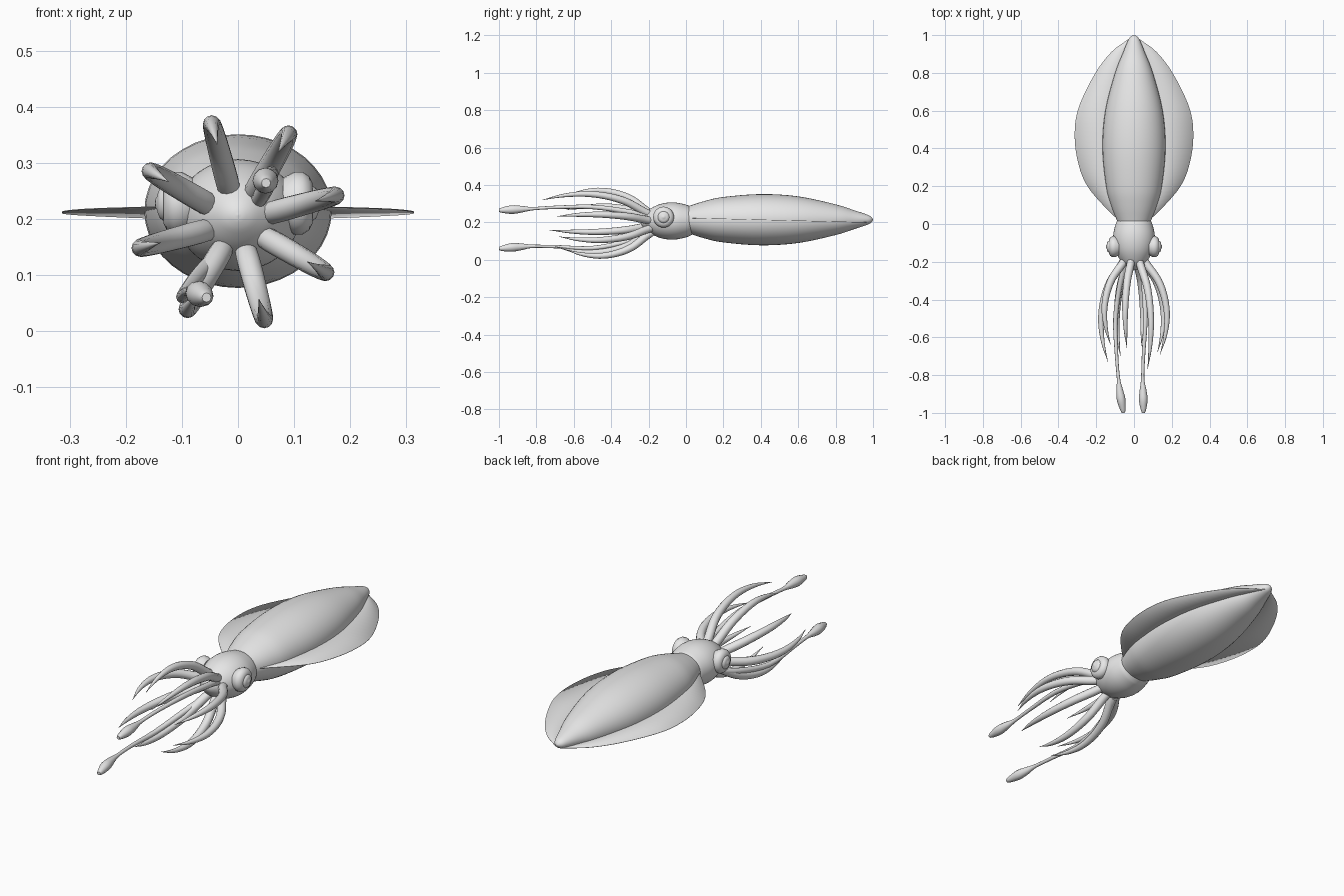
import bpy, bmesh, math
from mathutils import Vector

if "Cube" in bpy.data.objects:
    bpy.data.objects.remove(bpy.data.objects["Cube"])

skin = bpy.data.materials.new("pale_grey_skin")
skin.use_nodes = True
skin.diffuse_color = (0.8, 0.8, 0.8, 1)
skin.node_tree.nodes["Principled BSDF"].inputs["Base Color"].default_value = (0.8, 0.8, 0.8, 1)


def spline(rows, steps):
    """Resample rows of numbers with a Catmull-Rom curve."""
    pts = [Vector(r) for r in rows]
    pts = [2 * pts[0] - pts[1]] + pts + [2 * pts[-1] - pts[-2]]
    out = []
    for a, b, c, d in zip(pts, pts[1:], pts[2:], pts[3:]):
        for i in range(steps):
            t = i / steps
            out.append(0.5 * (2 * b + (c - a) * t + (2 * a - 5 * b + 4 * c - d) * t ** 2
                              + (3 * b - a - 3 * c + d) * t ** 3))
    return out + [pts[-2]]


def finish(name, bm, angle=40):
    bmesh.ops.recalc_face_normals(bm, faces=bm.faces)
    mesh = bpy.data.meshes.new(name)
    bm.to_mesh(mesh)
    bm.free()
    mesh.materials.append(skin)
    obj = bpy.data.objects.new(name, mesh)
    bpy.context.collection.objects.link(obj)
    bpy.ops.object.select_all(action="DESELECT")
    obj.select_set(True)
    bpy.context.view_layer.objects.active = obj
    bpy.ops.object.shade_smooth_by_angle(angle=math.radians(angle))
    return obj


def tube(name, rows, sides=12, steps=4, squash=1.0, angle=40):
    """Skin rings along rows of (x, y, z, radius)."""
    rows = spline(rows, steps)
    path = [r.to_3d() for r in rows]
    bm = bmesh.new()
    rings = []
    for i, p in enumerate(path):
        tangent = path[min(i + 1, len(path) - 1)] - path[max(i - 1, 0)]
        across = tangent.cross(Vector((0, 0, 1))).normalized()
        up = across.cross(tangent).normalized() * squash
        radius = max(rows[i][3], 0.0008)
        turns = [2 * math.pi * k / sides for k in range(sides)]
        rings.append([bm.verts.new(p + radius * (across * math.cos(a) + up * math.sin(a)))
                      for a in turns])
    for a, b in zip(rings, rings[1:]):
        for k in range(sides):
            n = (k + 1) % sides
            bm.faces.new((a[k], a[n], b[n], b[k]))
    bm.faces.new(rings[0])
    bm.faces.new(rings[-1])
    return finish(name, bm, angle)


# Mantle: long tapered body with a rounded tip
mantle = [(0.012, 0.088), (0.1, 0.122), (0.2, 0.148), (0.4, 0.167), (0.6, 0.152), (0.8, 0.1),
          (0.9, 0.061), (0.96, 0.037), (0.985, 0.024), (0.996, 0.011), (1, 0)]
tube("mantle", [(0, y, 0.214, r) for y, r in mantle], sides=40, squash=0.82)

# Head
head = [(0.05, 0.07), (0.02, 0.088), (0, 0.097), (-0.05, 0.109), (-0.1, 0.109), (-0.15, 0.096),
        (-0.2, 0.067), (-0.23, 0.036), (-0.242, 0.015), (-0.245, 0)]
tube("head", [(0, y, 0.207, r) for y, r in head], sides=36, squash=0.9)

# Eyes: stepped domes on both sides of the head
eye = [(0.08, 0.045), (0.1, 0.056), (0.115, 0.056), (0.127, 0.048), (0.133, 0.036),
       (0.1332, 0.031), (0.139, 0.027), (0.143, 0.018), (0.1432, 0.014), (0.147, 0.008), (0.148, 0)]
for side, label in ((1, "left"), (-1, "right")):
    tube(label + "_eye", [(side * x, -0.12, 0.228, r) for x, r in eye], sides=24, steps=1)

# Fins: thin sheets along both sides of the mantle
outline = spline([(0.07, 0.015), (0.125, 0.06), (0.24, 0.19), (0.292, 0.31), (0.314, 0.46),
                  (0.295, 0.61), (0.21, 0.79), (0.12, 0.91), (0.02, 0.985)], 6)
for side, label in ((1, "left"), (-1, "right")):
    bm = bmesh.new()
    strips = []
    for x, y in outline:
        z = 0.212 - 0.025 * (y - 0.46)
        strips.append([bm.verts.new((side * x * f, y, z)) for f in (0, 0.5, 1)])
    for a, b in zip(strips, strips[1:]):
        for k in range(2):
            bm.faces.new((a[k], a[k + 1], b[k + 1], b[k]))
    fin = finish(label + "_fin", bm)
    thick = fin.modifiers.new("thickness", "SOLIDIFY")
    thick.thickness = 0.002
    thick.offset = 0

# Arms: eight tapered arms that bow outward and curl back in at the tip
# rows are fraction of length, distance from the axis, thickness
arm = [(0, 0.045, 0.018), (0.09, 0.072, 0.021), (0.25, 0.133, 0.02), (0.43, 0.168, 0.018),
       (0.62, 0.181, 0.015), (0.82, 0.17, 0.009), (1, 0.143, 0)]
tips = [0.69, 0.77, 0.66, 0.64, 0.73, 0.7, 0.65, 0.68]
for i, tip in enumerate(tips):
    a = math.radians(15 + 45 * i)
    tube(f"arm_{i + 1}", [(r * math.cos(a), -0.17 - f * (tip - 0.17), 0.195 + r * math.sin(a), t)
                          for f, r, t in arm])

# Tentacles: two long thin feelers ending in clubs
upper = [(0.03, -0.18, 0.225), (0.05, -0.3, 0.255), (0.06, -0.5, 0.282), (0.05, -0.7, 0.28),
         (0.046, -0.82, 0.273), (0.048, -0.88, 0.27), (0.049, -0.93, 0.268), (0.05, -0.98, 0.265),
         (0.05, -1, 0.264)]
lower = [(-0.03, -0.18, 0.14), (-0.07, -0.3, 0.1), (-0.098, -0.5, 0.062), (-0.092, -0.7, 0.07),
         (-0.082, -0.82, 0.072), (-0.076, -0.88, 0.069), (-0.068, -0.93, 0.066),
         (-0.059, -0.98, 0.061), (-0.056, -1, 0.06)]
girth = [0.015, 0.014, 0.012, 0.009, 0.009, 0.018, 0.023, 0.015, 0.008]
for label, path in (("upper", upper), ("lower", lower)):
    tube(label + "_tentacle", [p + (g,) for p, g in zip(path, girth)])
